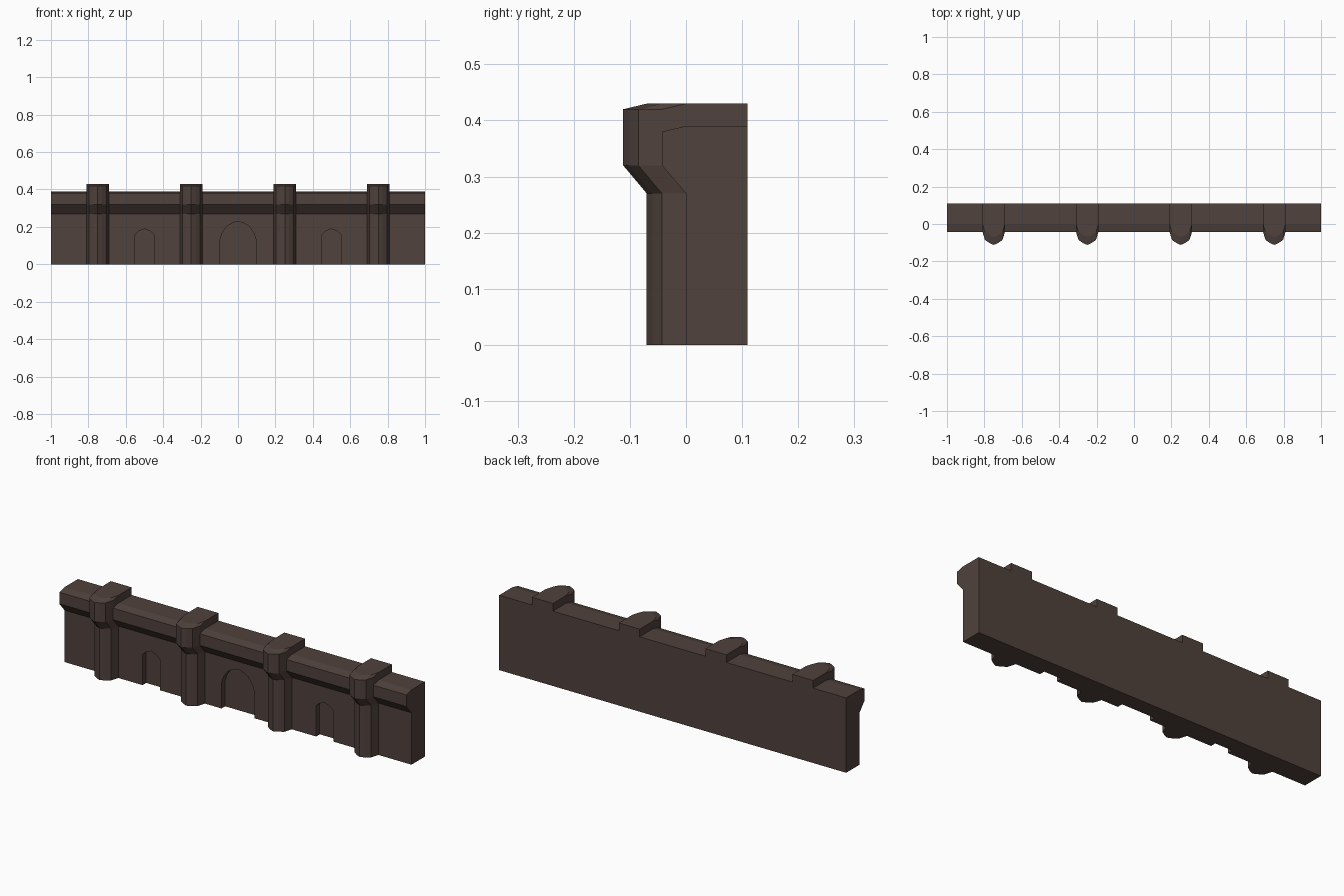
import bpy, bmesh

if "Cube" in bpy.data.objects:
    bpy.data.objects.remove(bpy.data.objects["Cube"])

stone = bpy.data.materials.new("dark_brown_stone")
stone.diffuse_color = (0.08, 0.054, 0.046, 1)
stone.use_nodes = True
stone.node_tree.nodes["Principled BSDF"].inputs["Base Color"].default_value = stone.diffuse_color


def loft(name, rings):
    """Closed solid through rings of matching points."""
    bm = bmesh.new()
    vs = [[bm.verts.new(p) for p in r] for r in rings]
    n = len(vs[0])
    for a, b in zip(vs, vs[1:]):
        for i in range(n):
            j = (i + 1) % n
            bm.faces.new((a[i], a[j], b[j], b[i]))
    bm.faces.new(vs[0])
    bm.faces.new(vs[-1])
    bmesh.ops.recalc_face_normals(bm, faces=bm.faces)
    me = bpy.data.meshes.new(name)
    bm.to_mesh(me)
    bm.free()
    me.materials.append(stone)
    ob = bpy.data.objects.new(name, me)
    bpy.context.collection.objects.link(ob)
    return ob


# Wall with flared parapet
profile = [(0.11, 0), (0, 0), (0, 0.27), (-0.043, 0.32),
           (-0.043, 0.38), (0, 0.39), (0.11, 0.39)]
wall = loft("wall", [[(x, y, z) for y, z in profile] for x in (-1, 1)])

# Shallow arched niches cut into the front
small = [(0.05, -0.1), (0.05, 0.16), (0.033, 0.176)]
large = [(0.095, -0.1), (0.095, 0.135), (0.083, 0.17), (0.058, 0.205), (0.03, 0.22)]


def cut_niche(cx, half, peak, depth=0.03):
    pts = half + [(0, peak)] + [(-x, z) for x, z in reversed(half)]
    cutter = loft("niche_cutter", [[(cx + x, y, z) for x, z in pts] for y in (-0.03, depth)])
    cutter.hide_render = True
    mod = wall.modifiers.new("niche", 'BOOLEAN')
    mod.operation = 'DIFFERENCE'
    mod.solver = 'EXACT'
    mod.object = cutter
    bpy.context.view_layer.objects.active = wall
    bpy.ops.object.modifier_apply(modifier=mod.name)
    bpy.data.objects.remove(cutter)


cut_niche(-0.5, small, 0.19)
cut_niche(0, large, 0.23)
cut_niche(0.5, small, 0.19)

# Faceted buttresses: plan shifts forward at the parapet, back at the cap
plan = [(0.06, 0), (0.047, -0.043), (0.022, -0.06)]
levels = [(0, 0, 0.06), (0.27, 0, 0.06), (0.32, -0.042, 0.06), (0.375, -0.042, 0.06),
          (0.375, -0.042, 0.11), (0.42, -0.042, 0.11), (0.43, 0, 0.11)]
for k in range(4):
    cx = -0.75 + 0.5 * k
    rings = []
    for z, shift, back in levels:
        half = [(0.06, back)] + [(x, y + shift) for x, y in plan]
        ring = half + [(0, -0.07 + shift)] + [(-x, y) for x, y in reversed(half)]
        rings.append([(cx + x, y, z) for x, y in ring])
    loft("buttress", rings)
